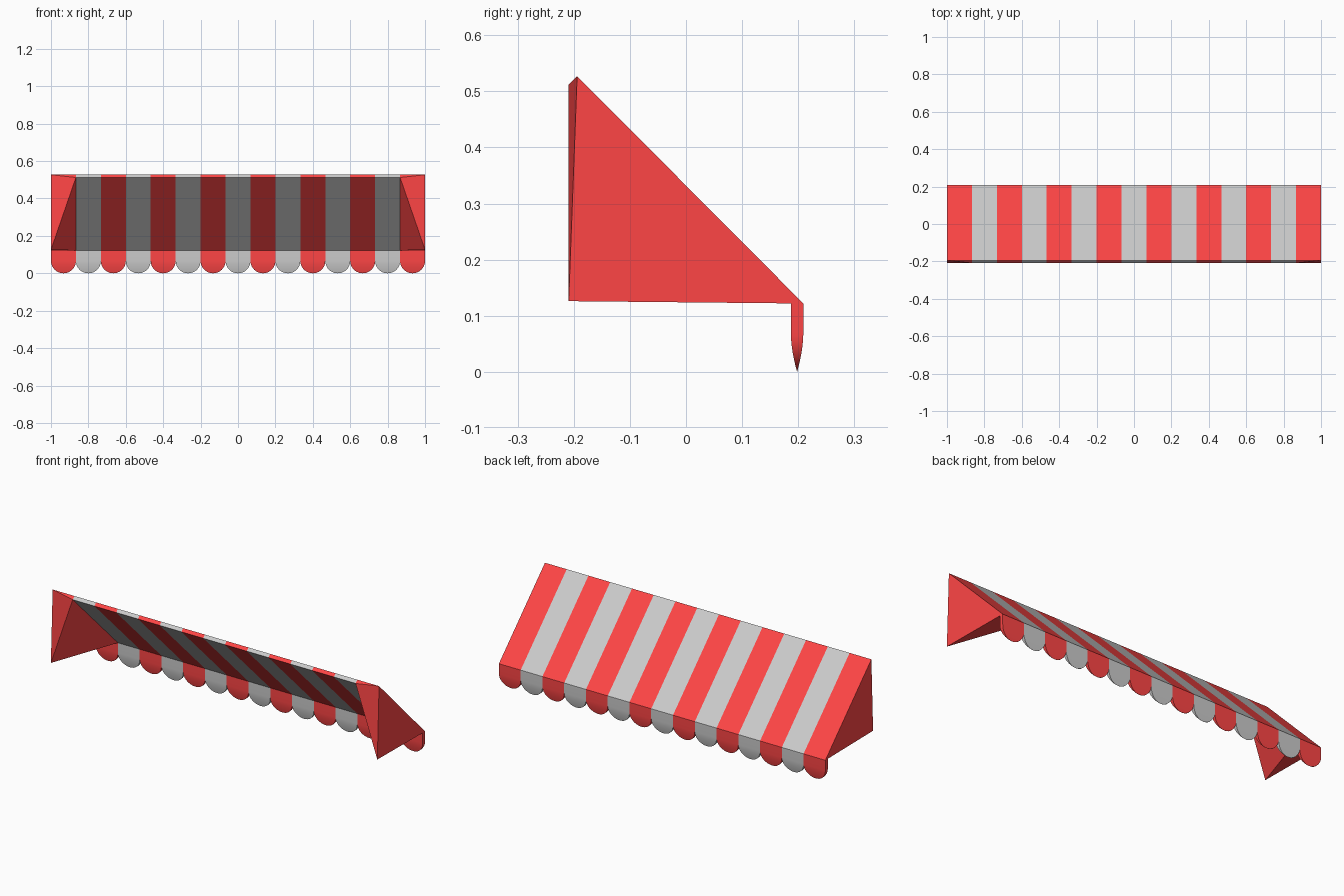
import bpy, bmesh, math

if "Cube" in bpy.data.objects:
    bpy.data.objects.remove(bpy.data.objects["Cube"])

N = 15                      # stripes, red at both ends
W = 2 / N
Y0, Y1 = 0.187, 0.209       # valance back / front
YC, T = (Y0 + Y1) / 2, (Y1 - Y0) / 2
ZT, ZL = 0.122, 0.066       # valance top, start of the rounded lobes


def material(name, colour):
    m = bpy.data.materials.new(name)
    m.diffuse_color = colour
    m.use_nodes = True
    m.node_tree.nodes["Principled BSDF"].inputs["Base Color"].default_value = m.diffuse_color
    return m


MATS = [material("red_cloth", (1.0, 0.06, 0.06, 1)),
        material("grey_cloth", (0.8, 0.8, 0.8, 1))]


def finish(bm, name, smooth):
    bmesh.ops.remove_doubles(bm, verts=bm.verts, dist=1e-5)
    bmesh.ops.recalc_face_normals(bm, faces=bm.faces)
    me = bpy.data.meshes.new(name)
    bm.to_mesh(me)
    bm.free()
    for m in MATS:
        me.materials.append(m)
    if smooth:
        me.shade_smooth()
        me.set_sharp_from_angle(angle=math.radians(35))
    ob = bpy.data.objects.new(name, me)
    bpy.context.collection.objects.link(ob)
    return ob


def add_face(bm, verts, stripe):
    bm.faces.new(verts).material_index = stripe % 2


# Canopy: sloping slab profile swept over the stripes
profile = [(-0.194, 0.527), (Y1, ZT), (Y0, ZT), (-0.209, 0.512)]
bm = bmesh.new()
stations = [[bm.verts.new((-1 + i * W, y, z)) for y, z in profile]
            for i in range(N + 1)]
# Pull the lower back corners down to make the side cheeks
for i in (0, N):
    stations[i][3].co.z = 0.126
for i in range(N):
    a, b = stations[i], stations[i + 1]
    if i in (0, N - 1):
        e, n = (a, b) if i == 0 else (b, a)
        add_face(bm, e, i)
        for j in (0, 1):
            add_face(bm, (e[j], e[j + 1], n[j + 1], n[j]), i)
        for tri in ((e[2], e[3], n[2]), (n[2], e[3], n[3]),
                    (e[3], e[0], n[3]), (e[0], n[0], n[3])):
            add_face(bm, tri, i)
    else:
        for j in range(4):
            k = (j + 1) % 4
            add_face(bm, (a[j], a[k], b[k], b[j]), i)
finish(bm, "canopy", False)

# Valance: a row of hanging lobes, each thinning to a point at the bottom
STEPS = 10
levels = [(ZT, 1, 1)]
for s in range(STEPS):
    a = s / STEPS * math.pi / 2
    levels.append((ZL * (1 - math.sin(a)), math.cos(a), 1 - math.sin(a) ** 1.7))
bm = bmesh.new()
for i in range(N):
    cx = -1 + (i + 0.5) * W
    rings = []
    for z, w, t in levels:
        rings.append([bm.verts.new((cx + sx * w * W / 2, YC + sy * t * T, z))
                      for sx, sy in ((-1, -1), (1, -1), (1, 1), (-1, 1))])
    for r in range(len(rings) - 1):
        p, q = rings[r], rings[r + 1]
        for j in range(4):
            # neighbouring lobes share the straight band, so no inner walls
            if r == 0 and ((j == 1 and i < N - 1) or (j == 3 and i > 0)):
                continue
            k = (j + 1) % 4
            add_face(bm, (p[j], q[j], q[k], p[k]), i)
    tip = bm.verts.new((cx, YC, 0))
    for j in range(4):
        add_face(bm, (rings[-1][j], tip, rings[-1][(j + 1) % 4]), i)
finish(bm, "scalloped_valance", True)
